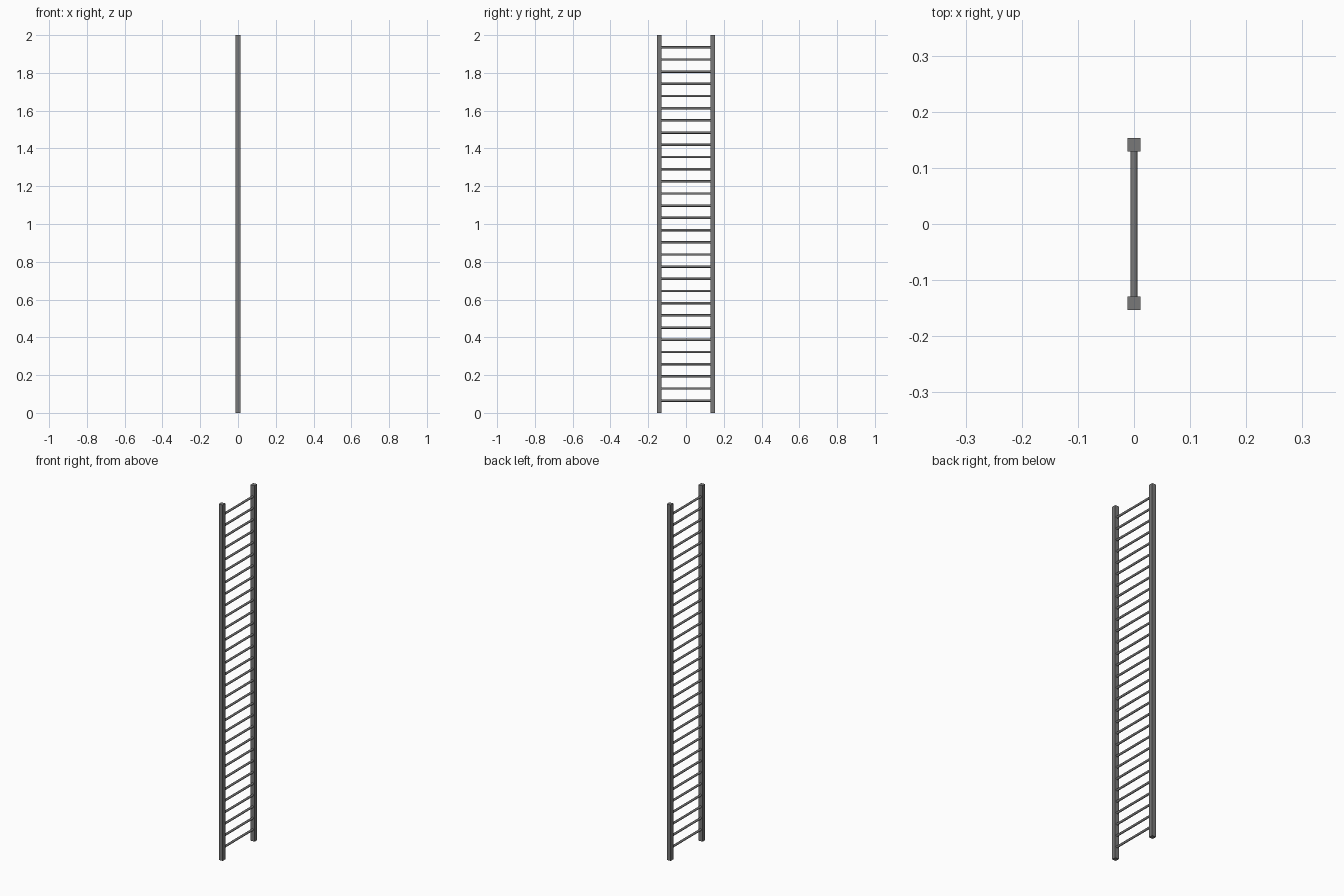
import bpy, math

if "Cube" in bpy.data.objects:
    bpy.data.objects.remove(bpy.data.objects["Cube"])

HEIGHT, RAIL, RAIL_Y = 2.0, 0.024, 0.1415
RUNGS, RUNG_R = 30, 0.0062

# Dark grey metal
metal = bpy.data.materials.new("dark_metal")
metal.diffuse_color = (0.19, 0.19, 0.19, 1)
metal.use_nodes = True
metal.node_tree.nodes["Principled BSDF"].inputs["Base Color"].default_value = metal.diffuse_color

# Square side rails
for name, side in (("rail_front", -1), ("rail_back", 1)):
    bpy.ops.mesh.primitive_cube_add(size=1, location=(0, side * RAIL_Y, HEIGHT / 2))
    rail = bpy.context.object
    rail.name = name
    rail.scale = (RAIL, RAIL, HEIGHT)
    bpy.ops.object.transform_apply(location=False, rotation=False, scale=True)
    rail.data.materials.append(metal)

# Evenly spaced round rungs, ends tucked just inside the rails
for i in range(1, RUNGS + 1):
    bpy.ops.mesh.primitive_cylinder_add(
        vertices=12, radius=RUNG_R, depth=2 * RAIL_Y - RAIL + 0.004,
        location=(0, 0, i * HEIGHT / (RUNGS + 1)), rotation=(math.pi / 2, 0, 0))
    rung = bpy.context.object
    rung.name = f"rung_{i:02d}"
    rung.data.materials.append(metal)
    bpy.ops.object.shade_smooth_by_angle(angle=math.radians(40))
